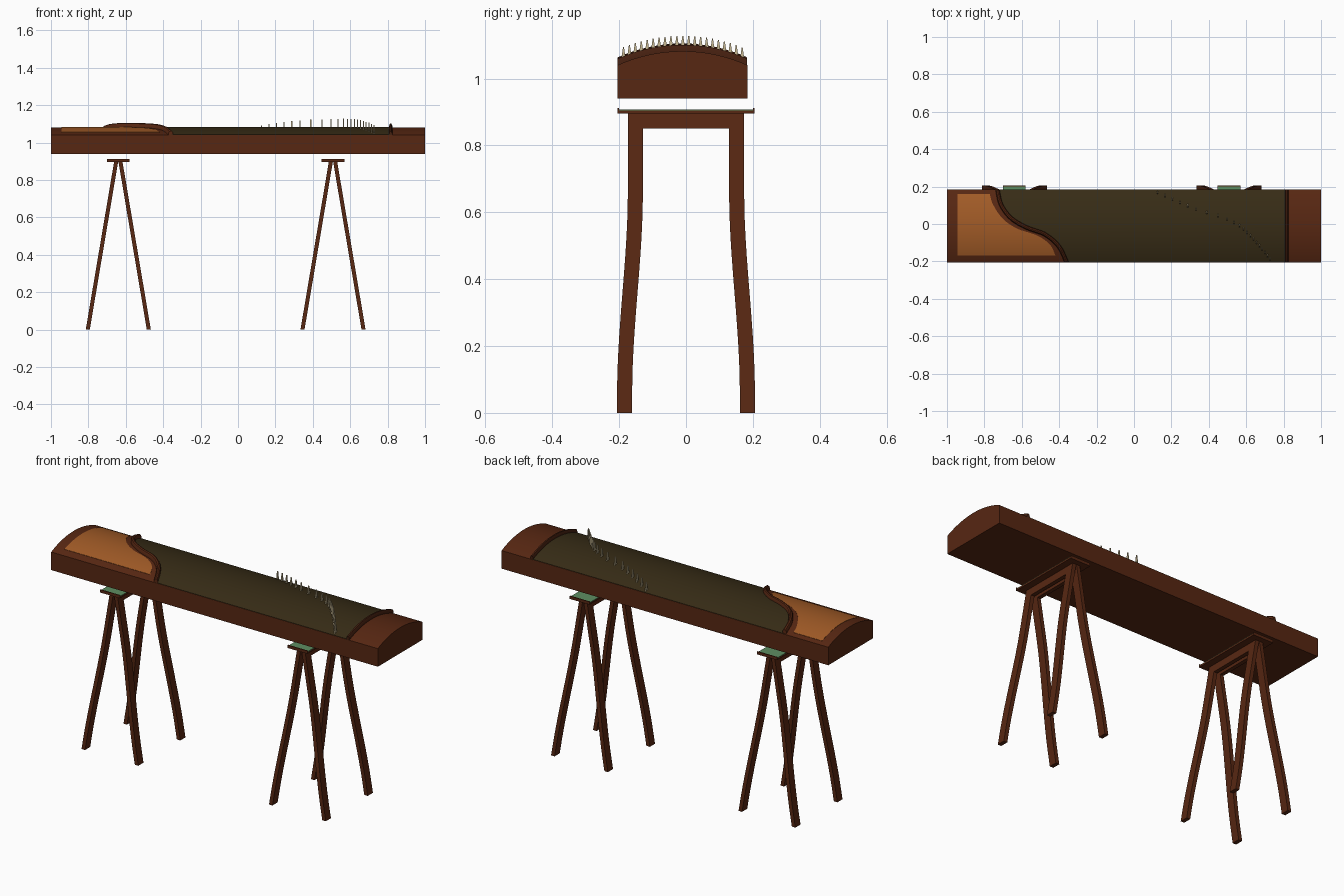
import bpy, bmesh, math

if "Cube" in bpy.data.objects:
    bpy.data.objects.remove(bpy.data.objects["Cube"])

def mat(name, rgb):
    m = bpy.data.materials.new(name)
    m.diffuse_color = (*rgb, 1)
    m.use_nodes = True
    m.node_tree.nodes["Principled BSDF"].inputs["Base Color"].default_value = m.diffuse_color
    return m

BROWN = mat("red brown wood", (0.095, 0.020, 0.006))
DARK = mat("dark brown wood", (0.060, 0.014, 0.005))
BOARD = mat("dark olive soundboard", (0.038, 0.025, 0.008))
ORANGE = mat("orange wood", (0.36, 0.105, 0.020))
GREEN = mat("green felt", (0.11, 0.27, 0.12))
CREAM = mat("cream bone", (0.58, 0.48, 0.29))

Y0, Y1 = -0.205, 0.184                 # body edges
YC, HW = (Y0 + Y1) / 2, (Y1 - Y0) / 2
SAG, EDGE = 0.042, 1.04
R = (HW * HW + SAG * SAG) / (2 * SAG)

def arch(y):
    return EDGE + SAG - R + math.sqrt(R * R - (y - YC) ** 2)

def curve(pts):
    """Smooth x(y) through points (y, x) with rising y."""
    n = len(pts)
    def slope(i):
        a, b = pts[max(i - 1, 0)], pts[min(i + 1, n - 1)]
        return (b[1] - a[1]) / (b[0] - a[0])
    def f(y):
        i = 0
        while i < n - 2 and y > pts[i + 1][0]:
            i += 1
        (ya, xa), (yb, xb) = pts[i], pts[i + 1]
        h = yb - ya
        t = (y - ya) / h
        return ((2*t**3 - 3*t*t + 1) * xa + (t**3 - 2*t*t + t) * h * slope(i)
                + (3*t*t - 2*t**3) * xb + (t**3 - t*t) * h * slope(i + 1))
    return f

def finish(name, bm, material, smooth=False):
    bmesh.ops.recalc_face_normals(bm, faces=bm.faces)
    me = bpy.data.meshes.new(name)
    bm.to_mesh(me)
    bm.free()
    me.materials.append(material)
    ob = bpy.data.objects.new(name, me)
    bpy.context.collection.objects.link(ob)
    if smooth:
        bpy.context.view_layer.objects.active = ob
        ob.select_set(True)
        bpy.ops.object.shade_smooth_by_angle(angle=math.radians(30))
        ob.select_set(False)
    return ob

def slab(name, rows, material, floor=None):
    """Solid whose top follows the arch; rows hold (x, y, height above arch)."""
    bm = bmesh.new()
    top = [[bm.verts.new((x, y, arch(y) + h)) for x, y, h in r] for r in rows]
    bot = [[bm.verts.new((x, y, arch(y) - 0.004 if floor is None else floor))
            for x, y, h in r] for r in rows]
    n, m = len(rows), len(rows[0])
    for i in range(n - 1):
        for j in range(m - 1):
            for g in (top, bot):
                bm.faces.new((g[i][j], g[i][j+1], g[i+1][j+1], g[i+1][j]))
        for j in (0, m - 1):
            bm.faces.new((top[i][j], top[i+1][j], bot[i+1][j], bot[i][j]))
    for i in (0, n - 1):
        for j in range(m - 1):
            bm.faces.new((top[i][j], top[i][j+1], bot[i][j+1], bot[i][j]))
    return finish(name, bm, material, True)

def prism(name, outline, xa, xb, material):
    """Extrude a (y, z) outline between two x functions of z."""
    bm = bmesh.new()
    a = [bm.verts.new((xa(z), y, z)) for y, z in outline]
    b = [bm.verts.new((xb(z), y, z)) for y, z in outline]
    bm.faces.new(a)
    bm.faces.new(b)
    for i in range(len(a)):
        k = (i + 1) % len(a)
        bm.faces.new((a[i], a[k], b[k], b[i]))
    return finish(name, bm, material)

def box(name, x0, x1, y0, y1, z0, z1, material):
    return prism(name, [(y0, z0), (y1, z0), (y1, z1), (y0, z1)],
                 lambda z: x0, lambda z: x1, material)

def ys(a, b, n=36):
    return [a + (b - a) * i / n for i in range(n + 1)]

# Body
slab("body", [[(-1, y, 0), (1, y, 0)] for y in ys(Y0, Y1)], BROWN, 0.94)

# Soundboard, bounded on the left by the S curve
s_curve = curve([(-0.206, -0.347), (-0.11, -0.396), (-0.043, -0.476), (-0.01, -0.567),
                 (0.037, -0.647), (0.107, -0.70), (0.19, -0.72)])
YA, YB = Y0 + 0.0008, Y1 - 0.0008
slab("soundboard", [[(s_curve(y) - 0.008, y, 0.002), (0.818, y, 0.002)]
                    for y in ys(YA, YB)], BOARD)

# Raised S-shaped head bridge
rows = []
for y in ys(YA, YB, 48):
    d = (s_curve(min(y + 0.002, YB)) - s_curve(max(y - 0.002, YA))) / (
        min(y + 0.002, YB) - max(y - 0.002, YA))
    ln = math.hypot(d, 1)
    rows.append([(s_curve(y) - o / ln, min(YB, max(YA, y + o * d / ln)), h)
                 for o, h in ((0, 0.012), (0.004, 0.020), (0.010, 0.023),
                              (0.017, 0.020), (0.022, 0.010))])
    if y in (YA, YB):                   # keep the ends square with the body side
        rows[-1] = [(x, y, h) for x, _, h in rows[-1]]
slab("head_bridge", rows, BROWN)

# Orange inlaid head panel
panel = curve([(-0.168, -0.42), (-0.11, -0.45), (-0.06, -0.52), (-0.027, -0.62),
               (0.027, -0.70), (0.107, -0.755), (0.162, -0.772)])
slab("head_panel", [[(-0.945, y, 0.0015), (panel(y), y, 0.0015)]
                    for y in ys(-0.168, 0.160)], ORANGE)

# Tail nut
slab("tail_nut", [[(0.808, y, 0.008), (0.812, y, 0.019), (0.820, y, 0.019),
                   (0.825, y, 0.008)] for y in ys(YA, YB)], DARK)

# Twenty-one movable string bridges with two feet
bridge_x = curve([(-0.187, 0.728), (-0.13, 0.682), (-0.06, 0.62), (0.0, 0.55),
                  (0.04, 0.46), (0.08, 0.33), (0.17, 0.12)])
for i, y in enumerate(ys(-0.187, 0.168, 20)):
    x, z = bridge_x(y), arch(y)
    shape = [(-0.009, -0.002), (-0.004, -0.002), (0, 0.012), (0.004, -0.002),
             (0.009, -0.002), (0.0055, 0.018), (0.0015, 0.046), (-0.0015, 0.046),
             (-0.0055, 0.018)]
    prism(f"string_bridge_{i + 1}", [(y + a, z + b) for a, b in shape],
          lambda _, x=x: x - 0.003, lambda _, x=x: x + 0.003, CREAM)

# Two stands: crossed pairs of bowed frames under a felted plate
def spread(z):
    t = min(1, max(0, (0.66 - z) / 0.60))
    return 0.032 * t * t * (3 - 2 * t)

heights = [0.66 * i / 14 for i in range(15)]
outer = [(-0.174 - spread(z), z) for z in heights] + [(-0.174, 0.898)]
inner = [(-0.129 - spread(z), z) for z in heights] + [(-0.129, 0.85)]
half = outer + [(-y, z) for y, z in reversed(outer)]
frame = half + [(-y, z) for y, z in inner] + list(reversed(inner))

for side, cx in (("left", -0.64), ("right", 0.508)):
    for part, s in (("outer", -1), ("inner", 1)):
        def lean(off, s=s, cx=cx):
            return lambda z: cx + s * (off + (0.9 - z) * 0.152 / 0.9)
        prism(f"{side}_stand_{part}_legs", frame, lean(0.0005), lean(0.022), BROWN)
    box(f"{side}_stand_plate", cx - 0.061, cx + 0.061, -0.205, 0.205, 0.896, 0.904, BROWN)
    box(f"{side}_stand_felt", cx - 0.060, cx + 0.060, -0.200, 0.200, 0.903, 0.907, GREEN)
    for end, y in (("front", -0.2025), ("back", 0.2025)):
        box(f"{side}_stand_{end}_lip", cx - 0.061, cx + 0.061, y - 0.0025, y + 0.0025,
            0.9035, 0.912, BROWN)
